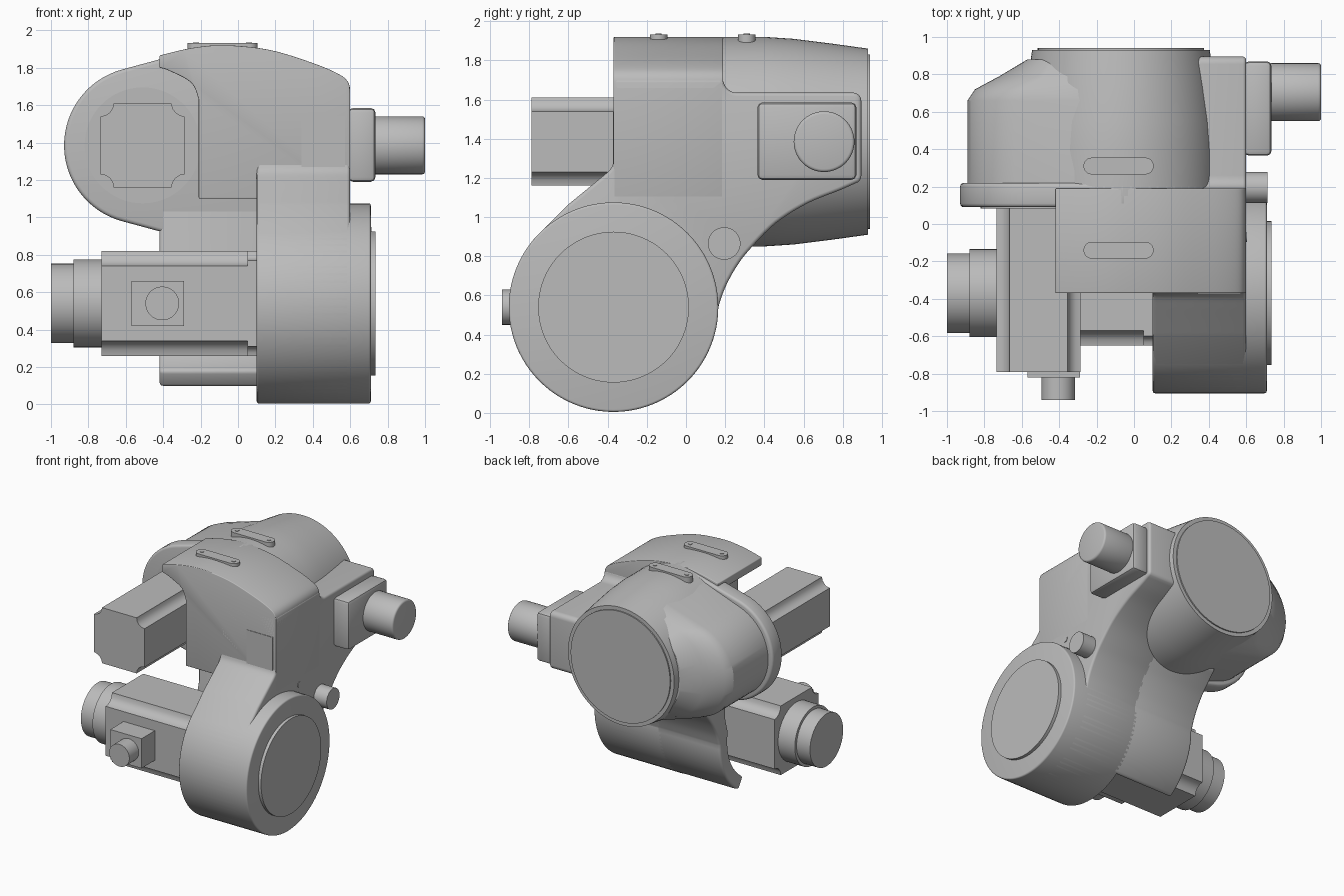
import bpy, bmesh, math
from mathutils import Vector

if "Cube" in bpy.data.objects:
    bpy.data.objects.remove(bpy.data.objects["Cube"])

grey = bpy.data.materials.new("cast_grey")
grey.use_nodes = True
grey.diffuse_color = (0.5, 0.5, 0.5, 1)
grey.node_tree.nodes["Principled BSDF"].inputs["Base Color"].default_value = (0.5, 0.5, 0.5, 1)


def place(axis, t, a, b):
    return {"x": Vector((t, a, b)), "y": Vector((a, t, b)), "z": Vector((a, b, t))}[axis]


def loft(name, axis, sections, bevel=0.0, segments=3):
    """Skin matching outlines, each given as (position along axis, points)."""
    bm = bmesh.new()
    rings = [[bm.verts.new(place(axis, t, a, b)) for a, b in pts] for t, pts in sections]
    n = len(rings[0])
    for r, s in zip(rings, rings[1:]):
        for i in range(n):
            j = (i + 1) % n
            bm.faces.new((r[i], r[j], s[j], s[i]))
    bm.faces.new(rings[0])
    bm.faces.new(rings[-1])
    bmesh.ops.recalc_face_normals(bm, faces=bm.faces)
    mesh = bpy.data.meshes.new(name)
    bm.to_mesh(mesh)
    bm.free()
    mesh.materials.append(grey)
    obj = bpy.data.objects.new(name, mesh)
    bpy.context.collection.objects.link(obj)
    bpy.ops.object.select_all(action="DESELECT")
    obj.select_set(True)
    bpy.context.view_layer.objects.active = obj
    if bevel:
        mod = obj.modifiers.new("edge_round", "BEVEL")
        mod.width, mod.segments = bevel, segments
        mod.limit_method, mod.angle_limit = "ANGLE", math.radians(50)
        bpy.ops.object.modifier_apply(modifier=mod.name)
    bpy.ops.object.shade_smooth_by_angle(angle=math.radians(32))
    return obj


def prism(name, axis, t0, t1, pts, bevel=0.0, segments=3):
    return loft(name, axis, [(t0, pts), (t1, pts)], bevel, segments)


def arc(ca, cb, r, start, end, n):
    angles = [math.radians(start + (end - start) * i / n) for i in range(n + 1)]
    return [(ca + r * math.cos(t), cb + r * math.sin(t)) for t in angles]


def circle(ca, cb, r, n=64):
    return arc(ca, cb, r, 0, 360, n)[:-1]


def rect(a0, a1, b0, b1):
    return [(a0, b0), (a1, b0), (a1, b1), (a0, b1)]


def smooth(pts, steps=5):
    """Catmull-Rom curve through the points."""
    p = [Vector(q) for q in [pts[0], *pts, pts[-1]]]
    out = []
    for a, b, c, d in zip(p, p[1:], p[2:], p[3:]):
        for i in range(steps):
            t = i / steps
            out.append(tuple(0.5 * (2 * b + (c - a) * t + (2 * a - 5 * b + 4 * c - d) * t * t
                                    + (3 * b - a - 3 * c + d) * t ** 3)))
    return out + [tuple(pts[-1])]


def pear(left, r, right, big, z):
    """Outline around a small left circle and a big right circle."""
    t = math.degrees(math.acos((r - big) / (right - left)))
    return arc(right, z, big, -t, t, 40) + arc(left, z, r, t, 360 - t, 32)


def notched(ca, cb, half, cut):
    """Square with a concave round notch at each corner."""
    pts = []
    for k in range(4):
        for a, b in [(half, half - cut)] + [
                (half - cut * math.sin(t), half - cut * math.cos(t))
                for t in (math.pi / 8, math.pi / 4, 3 * math.pi / 8)] + [(half - cut, half)]:
            for _ in range(k):
                a, b = -b, a
            pts.append((ca + a, cb + b))
    return pts


TX, TZ = -0.07, 1.385       # wrist tube axis
DY, DZ, DR = -0.37, 0.54, 0.535   # joint drum axis and radius

# Hood: front casting with an overhanging left lip
crown = smooth([(0.6, 1.66), (0.59, 1.72), (0.54, 1.765), (0.4, 1.825), (0.17, 1.895),
                (-0.07, 1.92), (-0.25, 1.905), (-0.42, 1.865)])
lip = smooth([(-0.42, 1.8), (-0.37, 1.785), (-0.25, 1.72), (-0.21, 1.63)])
prism("hood", "y", -0.37, 0.19, crown + lip + [(-0.21, 1.1), (0.6, 1.1)], 0.015)

# Side arm: joins drum, hood and tube
rear = smooth([(0.165, 0.54), (0.2, 0.64), (0.26, 0.75), (0.33, 0.84),
               (0.46, 0.97), (0.62, 1.07), (0.78, 1.135), (0.86, 1.17)])
arm = (arc(DY, DZ, DR, 135, 360, 48)[:-1] + rear
       + arc(0.855, 1.21, 0.04, -50, 0, 4) + arc(0.855, 1.595, 0.04, 0, 90, 5)
       + arc(0.26, 1.705, 0.07, 270, 180, 6)
       + [(-0.37, 1.705)] + smooth([(-0.37, 1.28), (-0.39, 1.24), (-0.46, 1.18), (-0.6, 1.065)]))
prism("side_arm", "x", 0.1, 0.6, arm, 0.02)

# Curved rear wall behind the lower motor
wall = (arc(DY, DZ, DR, -57, 0, 16)[:-1] + rear[:20] + [(0.4, 1.05), (0.09, 1.05), (0.09, 0.75)]
        + arc(DY, DZ, 0.43, 10, -57, 16))
prism("rear_wall", "x", -0.42, 0.15, wall, 0.02)

# Joint drum and its output disc
prism("joint_drum", "x", 0.1, 0.71, circle(DY, DZ, DR, 96), 0.012)
prism("drum_disc", "x", 0.7, 0.735, circle(DY, DZ, 0.385, 80))

# Wrist tube, end disc, motor flange and side bulge
loft("wrist_tube", "y", [(y, circle(TX, TZ, r, 96)) for y, r in
                         [(0.15, 0.535), (0.4, 0.535), (0.55, 0.525), (0.75, 0.5), (0.93, 0.475)]])
prism("wrist_disc", "y", 0.92, 0.94, circle(TX, TZ, 0.445, 80))
prism("motor_flange", "y", 0.09, 0.22, pear(-0.51, 0.42, TX, 0.535, TZ), 0.02)
loft("wrist_bulge", "y", [(y, pear(c, r, TX, big, TZ)) for y, c, r, big in
                          [(0.2, -0.51, 0.38, 0.53), (0.66, -0.51, 0.38, 0.505),
                           (0.72, -0.47, 0.38, 0.495), (0.79, -0.34, 0.38, 0.48),
                           (0.88, -0.19, 0.38, 0.46)]])

# Upper motor
prism("upper_motor", "y", -0.79, 0.12, notched(-0.51, 1.385, 0.225, 0.07))
prism("upper_motor_seat", "y", 0.084, 0.1, circle(-0.51, 1.385, 0.31))

# Lower motor with stepped rear housing and connector
prism("lower_motor", "x", -0.73, 0.06, notched(DY, DZ, 0.28, 0.08))
prism("lower_motor_flange", "x", 0.05, 0.12, notched(DY, DZ, 0.28, 0.05))
prism("encoder_housing", "x", -0.88, -0.72, circle(DY, DZ, 0.235))
prism("encoder_cap", "x", -1.0, -0.87, circle(DY, DZ, 0.212))
prism("connector_box", "y", -0.82, -0.64, rect(-0.57, -0.29, 0.42, 0.66))
prism("connector_plug", "y", -0.94, -0.81, circle(-0.405, 0.54, 0.09, 40))

# Side gearbox and motor
prism("gearbox", "x", 0.59, 0.735, rect(0.365, 0.87, 1.19, 1.585), 0.025, 2)
prism("side_motor", "x", 0.72, 1.0, circle(0.705, 1.385, 0.155), 0.015)

# Side plug and bolt
prism("side_plug", "x", 0.59, 0.715, circle(0.195, 0.865, 0.083, 40))
prism("side_bolt", "x", 0.59, 0.604, circle(-0.07, 1.05, 0.025, 24))

# Front corner cover
prism("corner_cover", "y", -0.374, -0.36, rect(0.34, 0.572, 1.23, 1.54))

# Lifting pads on the crown, each with two bolts
for side, y in (("front", -0.14), ("rear", 0.31)):
    pad = arc(0.06, y, 0.045, -90, 90, 12) + arc(-0.225, y, 0.045, 90, 270, 12)
    prism(side + "_pad", "z", 1.87, 1.932, pad)
    for tag, x in (("left", 0.06), ("right", -0.225)):
        prism(f"{side}_pad_{tag}_bolt", "z", 1.92, 1.936, circle(x, y, 0.016, 16))
